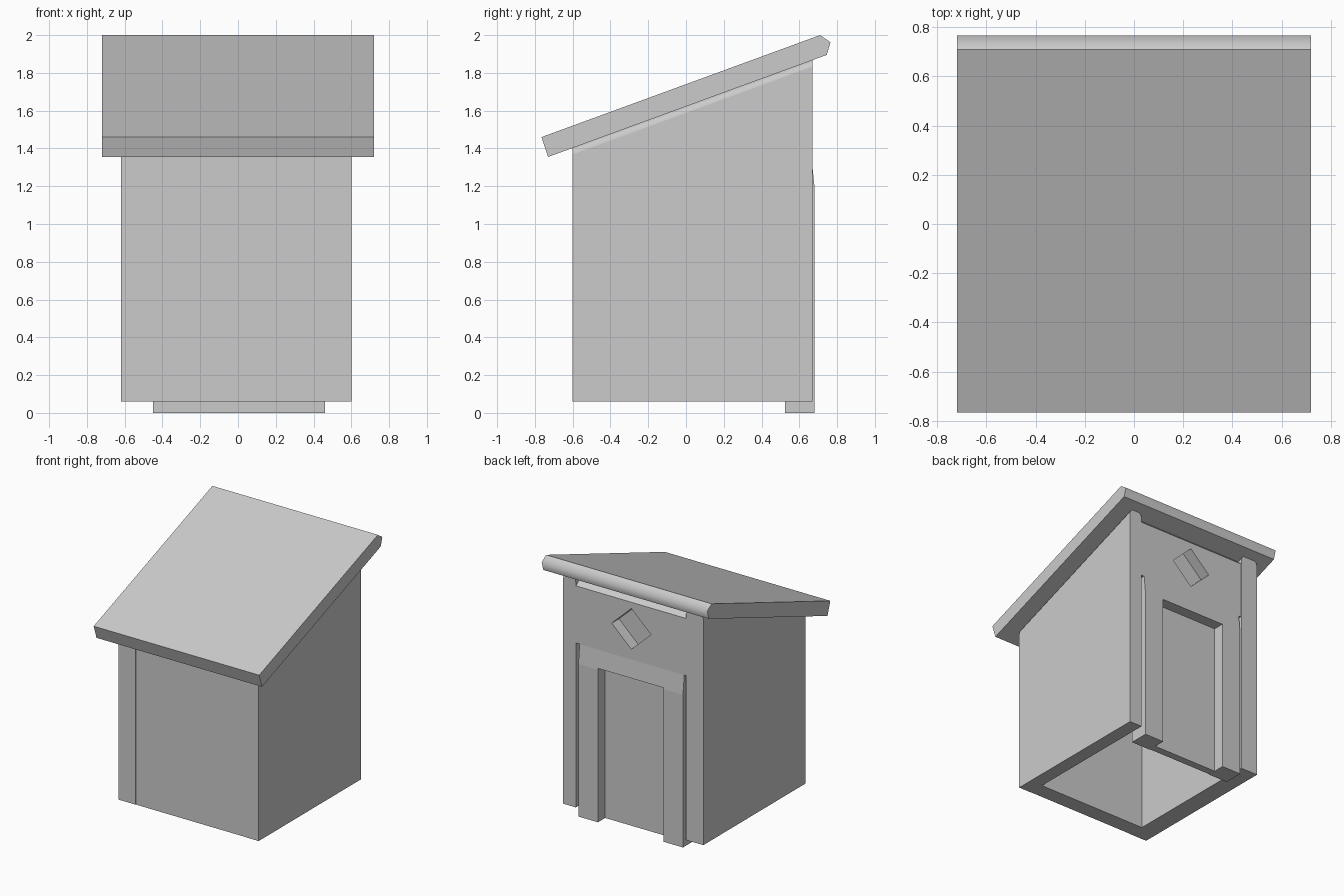
import bpy, bmesh
from mathutils import Vector

cube = bpy.data.objects.get("Cube")
if cube:
    bpy.data.objects.remove(cube, do_unlink=True)

grey = bpy.data.materials.new("plain_grey")
grey.use_nodes = True
grey.diffuse_color = (0.6, 0.6, 0.6, 1)
grey.node_tree.nodes["Principled BSDF"].inputs["Base Color"].default_value = (0.6, 0.6, 0.6, 1)


def prism(name, points, x0, x1, edit=None):
    """Extrude a (y, z) profile from x0 to x1."""
    bm = bmesh.new()
    face = bm.faces.new([bm.verts.new((x0, y, z)) for y, z in points])
    moved = bmesh.ops.extrude_face_region(bm, geom=[face])["geom"]
    bmesh.ops.translate(bm, vec=(x1 - x0, 0, 0),
                        verts=[v for v in moved if isinstance(v, bmesh.types.BMVert)])
    bmesh.ops.recalc_face_normals(bm, faces=bm.faces)
    if edit:
        edit(bm)
    mesh = bpy.data.meshes.new(name)
    bm.to_mesh(mesh)
    bm.free()
    mesh.materials.append(grey)
    ob = bpy.data.objects.new(name, mesh)
    bpy.context.collection.objects.link(ob)
    return ob


def box(y0, y1, z0, z1):
    return [(y0, z0), (y1, z0), (y1, z1), (y0, z1)]


def under(y):
    """Height of the roof's underside."""
    return 1.355 + 0.366 * (y + 0.73)


def smooth_back(bm):
    for f in bm.faces:
        f.smooth = f.normal.y > 0.5


def round_top(bm):
    edges = [e for e in bm.edges
             if all(v.co.z > 1 for v in e.verts)
             and abs(e.verts[0].co.y - e.verts[1].co.y) > 1]
    made = bmesh.ops.bevel(bm, geom=edges, offset=0.035, segments=4,
                           profile=0.5, affect="EDGES")
    for f in made["faces"]:
        f.smooth = True


FRONT, BACK, BASE = -0.6, 0.67, 0.06
LEFT_IN, RIGHT_IN = 0.49, -0.47

# Sloping roof slab with a rounded upper end
prism("roof", [(-0.73, 1.355), (0.745, 1.895), (0.765, 1.962), (0.71, 2.0), (-0.765, 1.46)],
      -0.72, 0.72, smooth_back)

# Side walls with rounded top edges
side = [(FRONT, BASE), (BACK, BASE), (BACK, under(BACK) + 0.003), (FRONT, under(FRONT) + 0.003)]
prism("left_wall", side, LEFT_IN, 0.6, round_top)
prism("right_wall", side, -0.62, RIGHT_IN, round_top)

# Front wall between the sides
prism("front_wall", [(FRONT + 0.002, BASE), (-0.47, BASE), (-0.47, under(-0.47)),
                     (FRONT + 0.002, under(FRONT))], RIGHT_IN, LEFT_IN)

# Back wall above the door, with a ledge under the roof
gable = prism("upper_back_wall", [(0.53, 1.35), (0.665, 1.35), (0.665, 1.8),
                                  (0.62, 1.84), (0.53, 1.805)], RIGHT_IN, LEFT_IN)

# Diamond window recess
cutter = prism("window_cutter", [(0.575, 1.43), (0.8, 1.43), (0.8, 1.59), (0.575, 1.59)], 0, 1)
bm = bmesh.new()
for y in (0.575, 0.8):
    for x, z in ((0.17, 0), (0, 0.16), (-0.17, 0), (0, -0.16)):
        bm.verts.new(Vector((0.01 + x, y, 1.59 + z)))
bmesh.ops.convex_hull(bm, input=bm.verts)
bm.to_mesh(cutter.data)
bm.free()
cutter.hide_render = True
cutter.display_type = "WIRE"
cut = gable.modifiers.new("window", "BOOLEAN")
cut.operation = "DIFFERENCE"
cut.solver = "EXACT"
cut.object = cutter
bpy.context.view_layer.objects.active = gable
gable.select_set(True)
bpy.ops.object.modifier_apply(modifier="window")
bpy.data.objects.remove(cutter, do_unlink=True)

# Door frame
jamb = [(0.525, 0), (0.68, 0), (0.68, 1.2), (0.665, 1.35), (0.525, 1.35)]
prism("left_jamb", jamb, 0.29, 0.46)
prism("right_jamb", jamb, -0.45, -0.28)
prism("lintel", [(0.525, 1.21), (0.679, 1.21), (0.665, 1.35), (0.525, 1.35)], -0.28, 0.29)

# Door panel set back in the frame
prism("door", box(0.53, 0.59, 0, 1.21), -0.28, 0.29)
